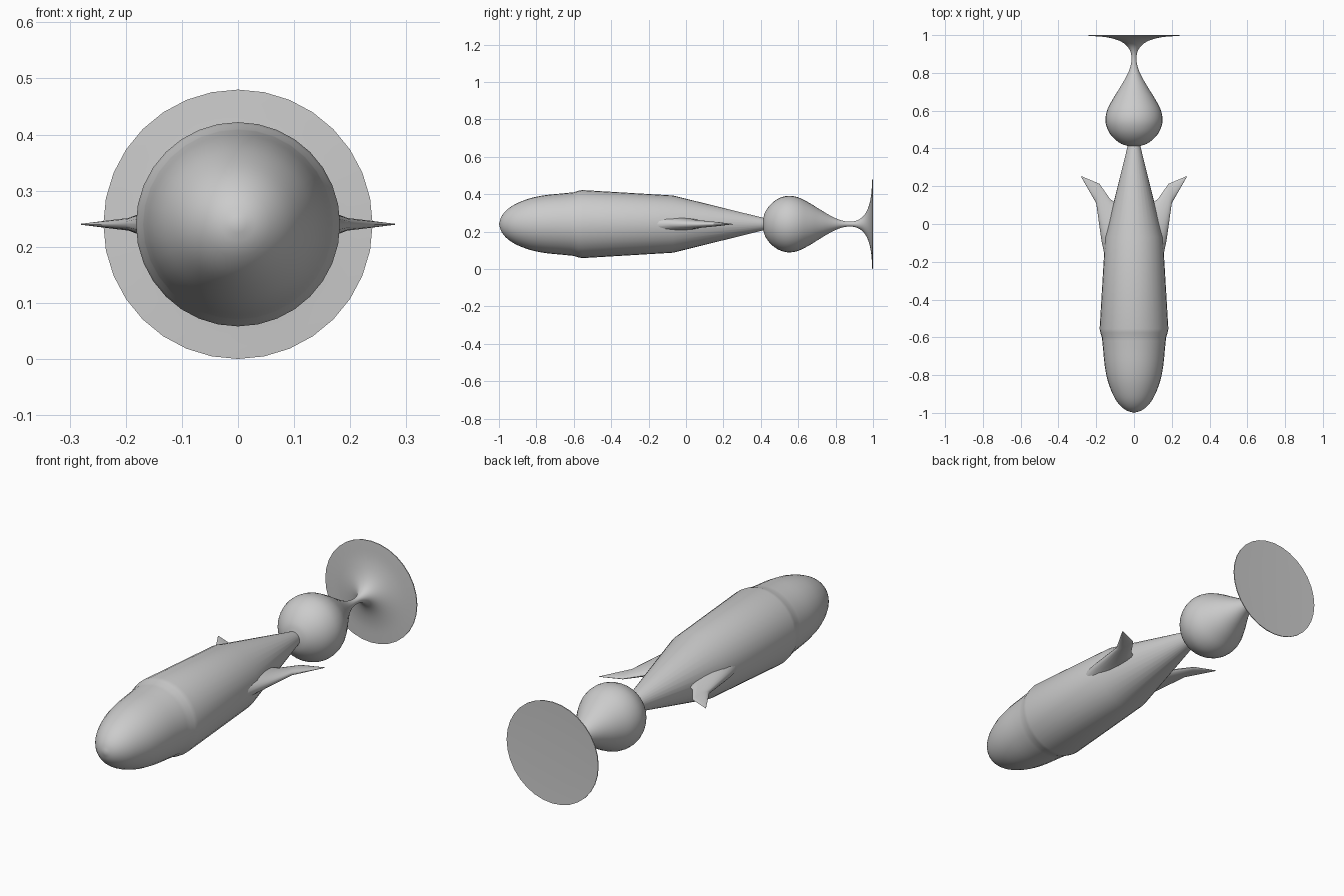
import bpy, bmesh, math
from mathutils import Vector

if "Cube" in bpy.data.objects:
    bpy.data.objects.remove(bpy.data.objects["Cube"])

AXIS_Z = 0.24
SIDES = 32

grey = bpy.data.materials.new("plain_grey")
grey.diffuse_color = (0.6, 0.6, 0.6, 1)
grey.use_nodes = True
grey.node_tree.nodes["Principled BSDF"].inputs["Base Color"].default_value = grey.diffuse_color


def finish(bm, name, angle):
    bmesh.ops.recalc_face_normals(bm, faces=bm.faces)
    me = bpy.data.meshes.new(name)
    bm.to_mesh(me)
    bm.free()
    me.materials.append(grey)
    ob = bpy.data.objects.new(name, me)
    bpy.context.collection.objects.link(ob)
    bpy.ops.object.select_all(action='DESELECT')
    ob.select_set(True)
    bpy.context.view_layer.objects.active = ob
    bpy.ops.object.shade_smooth_by_angle(angle=math.radians(angle))
    return ob


def smooth_curve(pts, steps=4):
    """Rounded curve through (y, radius) points."""
    p = [Vector(q) for q in pts]
    p = [2 * p[0] - p[1]] + p + [2 * p[-1] - p[-2]]
    out = []
    for a, b, c, d in zip(p, p[1:], p[2:], p[3:]):
        for i in range(steps):
            t = i / steps
            out.append(0.5 * (2 * b + (c - a) * t + (2 * a - 5 * b + 4 * c - d) * t * t
                              + (3 * b - a - 3 * c + d) * t ** 3))
    return [(v.x, max(v.y, 0)) for v in out] + [tuple(pts[-1])]


def bridge(bm, a, b):
    n = max(len(a), len(b))
    for i in range(n):
        j = (i + 1) % n
        if len(a) == 1:
            bm.faces.new((a[0], b[i], b[j]))
        elif len(b) == 1:
            bm.faces.new((a[i], a[j], b[0]))
        else:
            bm.faces.new((a[i], a[j], b[j], b[i]))


def lathe(name, profile, angle=30):
    """Turn a (y, radius) profile around the long axis."""
    bm = bmesh.new()
    rings = []
    for y, r in profile:
        n = SIDES if r > 1e-5 else 1
        rings.append([bm.verts.new((r * math.sin(2 * math.pi * i / SIDES), y,
                                    AXIS_Z + r * math.cos(2 * math.pi * i / SIDES)))
                      for i in range(n)])
    for a, b in zip(rings, rings[1:]):
        bridge(bm, a, b)
    return finish(bm, name, angle)


# Body: rounded nose, shoulder step, gently tapered barrel, rear cone
nose = smooth_curve([(-1, 0), (-0.985, 0.044), (-0.95, 0.083), (-0.9, 0.113),
                     (-0.83, 0.139), (-0.75, 0.155), (-0.66, 0.164), (-0.6, 0.17)], 3)
lathe("body", nose + [(-0.575, 0.178), (-0.555, 0.182), (-0.07, 0.153),
                      (0.415, 0.033), (0.425, 0)], 40)

# Bulb drawn out to a thin neck that flares into the tail disc
bulb = smooth_curve([(0.412, 0.028), (0.425, 0.068), (0.455, 0.108), (0.495, 0.137),
                     (0.545, 0.151), (0.6, 0.143), (0.66, 0.113), (0.72, 0.076),
                     (0.78, 0.041), (0.83, 0.02), (0.875, 0.013), (0.915, 0.02),
                     (0.95, 0.045), (0.975, 0.09), (0.99, 0.155), (0.996, 0.24)])
lathe("bulb_and_tail", [(0.412, 0)] + bulb + [(1.0, 0.24), (0.997, 0.15), (0.997, 0)])

# Swept side fins: lens sections from root to knee to pointed tip
# (leading x, leading y, trailing x, trailing y, half thickness)
SECTIONS = [(0.145, -0.215, 0.09, 0.11, 0.042),
            (0.172, -0.09, 0.125, 0.13, 0.027),
            (0.2, 0.11, 0.183, 0.213, 0.012),
            (0.28, 0.25, 0.278, 0.253, 0.001)]
N = 16
for side, label in ((1, "right"), (-1, "left")):
    bm = bmesh.new()
    loops = []
    for lx, ly, tx, ty, h in SECTIONS:
        ring = []
        for i in range(N):
            a = 2 * math.pi * i / N
            t = 0.5 - 0.5 * math.cos(a)
            z = h * math.sin(a) * (1.15 - 0.4 * t)
            ring.append(bm.verts.new((side * (lx + (tx - lx) * t),
                                      ly + (ty - ly) * t, AXIS_Z + z)))
        loops.append(ring)
    for a, b in zip(loops, loops[1:]):
        bridge(bm, a, b)
    bm.faces.new(loops[0])
    bm.faces.new(loops[-1])
    finish(bm, label + "_fin", 40)
